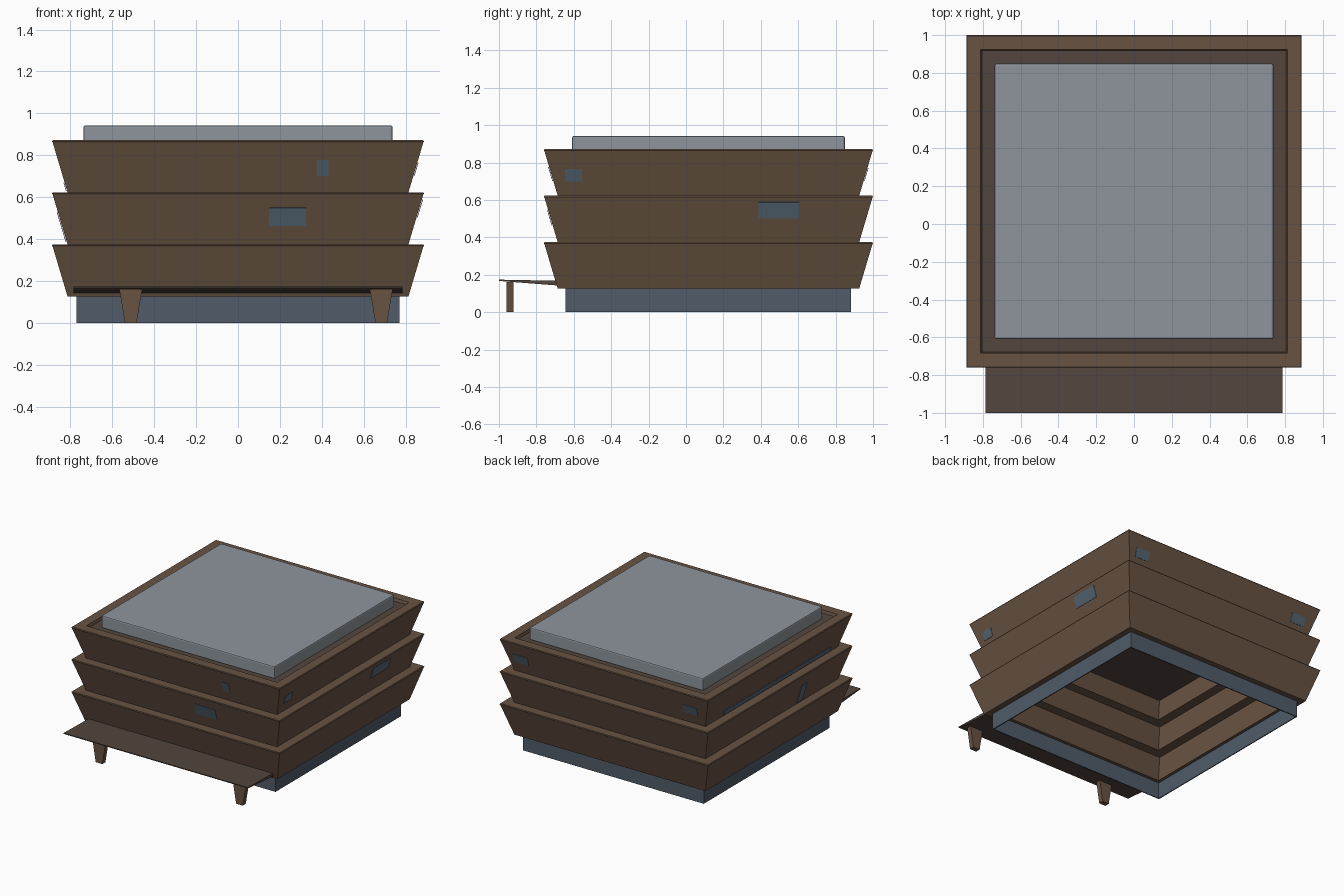
import bpy, bmesh

if "Cube" in bpy.data.objects:
    bpy.data.objects.remove(bpy.data.objects["Cube"])

CY = 0.12                 # centre of the body in y
HX, HY = 0.888, 0.88      # half sizes at the tier rims
PITCH, Z0 = 0.2485, 0.126 # tier height and underside of the lowest tier
LEAN = 0.074              # how far each tier flares outward


def material(name, rgb):
    m = bpy.data.materials.new(name)
    m.diffuse_color = (*rgb, 1)
    m.use_nodes = True
    m.node_tree.nodes["Principled BSDF"].inputs["Base Color"].default_value = m.diffuse_color
    return m


BROWN = material("brown_wood", (0.14, 0.085, 0.055))
DARK = material("dark_wood", (0.085, 0.062, 0.048))
BLUE = material("blue_grey", (0.08, 0.105, 0.14))
PATCH = material("faded_blue", (0.09, 0.13, 0.17))
METAL = material("light_metal", (0.27, 0.30, 0.33))


def finish(name, bm, mat):
    bmesh.ops.recalc_face_normals(bm, faces=bm.faces)
    me = bpy.data.meshes.new(name)
    bm.to_mesh(me)
    bm.free()
    me.materials.append(mat)
    ob = bpy.data.objects.new(name, me)
    bpy.context.collection.objects.link(ob)
    return ob


def frame(name, profile, mat, hx=HX, hy=HY):
    """Closed (inset, z) profile swept round a mitred rectangle."""
    bm = bmesh.new()
    corners = ((-1, -1), (1, -1), (1, 1), (-1, 1))
    rings = [[bm.verts.new((sx * (hx - i), CY + sy * (hy - i), z)) for i, z in profile]
             for sx, sy in corners]
    n = len(profile)
    for c in range(4):
        a, b = rings[c], rings[(c + 1) % 4]
        for k in range(n):
            j = (k + 1) % n
            bm.faces.new((a[k], b[k], b[j], a[j]))
    return finish(name, bm, mat)


def prism(name, section, axis, lo, hi, mat):
    """Extrude a 2D section along x (y,z points) or along y (x,z points)."""
    bm = bmesh.new()
    put = (lambda p, t: (t, p[0], p[1])) if axis == "x" else (lambda p, t: (p[0], t, p[1]))
    a = [bm.verts.new(put(p, lo)) for p in section]
    b = [bm.verts.new(put(p, hi)) for p in section]
    bm.faces.new(a)
    bm.faces.new(b)
    for k in range(len(a)):
        j = (k + 1) % len(a)
        bm.faces.new((a[k], a[j], b[j], b[k]))
    return finish(name, bm, mat)


def block(name, hx, hy, z0, z1, mat):
    return prism(name, [(-hx, z0), (hx, z0), (hx, z1), (-hx, z1)], "y", CY - hy, CY + hy, mat)


def patch(name, side, u0, u1, z0, z1):
    """Thin inlay lying on the sloped outer wall of a tier."""
    def out(z):
        return LEAN * (1 - ((z - Z0) % PITCH) / PITCH) - 0.004
    bm = bmesh.new()
    vs = []
    for u, z in ((u0, z0), (u1, z0), (u1, z1), (u0, z1)):
        x, y = HX - out(z), HY - out(z)
        vs.append(bm.verts.new({"front": (u, CY - y, z), "back": (u, CY + y, z),
                                "right": (x, u, z), "left": (-x, u, z)}[side]))
    f = bm.faces.new(vs)
    ob = finish(name, bm, PATCH)
    # thin sheet with both sides closed
    s = ob.modifiers.new("thickness", "SOLIDIFY")
    s.thickness, s.offset = 0.003, 0
    return ob


# Base skirt, open above and below
frame("base_skirt", [(0, 0), (0, 0.13), (0.008, 0.13), (0.008, 0)], BLUE, 0.77, 0.763)

# Three flared tiers made of leaning boards
for t in range(3):
    z = Z0 + t * PITCH
    top = z + PITCH
    frame(f"tier_{t + 1}", [(LEAN, z), (0.003, top - 0.010), (0, top - 0.006), (0.004, top),
                            (0.076, top), (0.076 + LEAN, z)], BROWN)

# Sunken cover board and lid
block("cover_board", 0.806, 0.798, 0.83, 0.85, DARK)
lid = block("lid", 0.738, 0.729, 0.845, 0.942, METAL)
bev = lid.modifiers.new("soft_edge", "BEVEL")
bev.width, bev.segments = 0.009, 2

# Front landing board, a thin wedge on two tapered legs
prism("landing_board", [(-1.0, 0.167), (-1.0, 0.174), (-0.69, 0.168), (-0.69, 0.143)],
      "x", -0.785, 0.785, DARK)
for name, x in (("left_leg", -0.512), ("right_leg", 0.684)):
    prism(name, [(x - 0.028, 0), (x + 0.028, 0), (x + 0.055, 0.162), (x - 0.055, 0.162)],
          "y", -0.96, -0.922, BROWN)

# Blue inlays on the walls
for k, spec in enumerate([
        ("front", 0.376, 0.433, 0.70, 0.777), ("front", 0.148, 0.324, 0.462, 0.549),
        ("right", -0.648, -0.557, 0.70, 0.765), ("right", 0.387, 0.605, 0.502, 0.588),
        ("back", 0.67, 0.79, 0.703, 0.77), ("back", -0.77, -0.65, 0.703, 0.77),
        ("left", -0.58, 0.72, 0.63, 0.67), ("left", -0.245, -0.175, 0.385, 0.53)]):
    patch(f"wall_inlay_{k + 1}", *spec)
